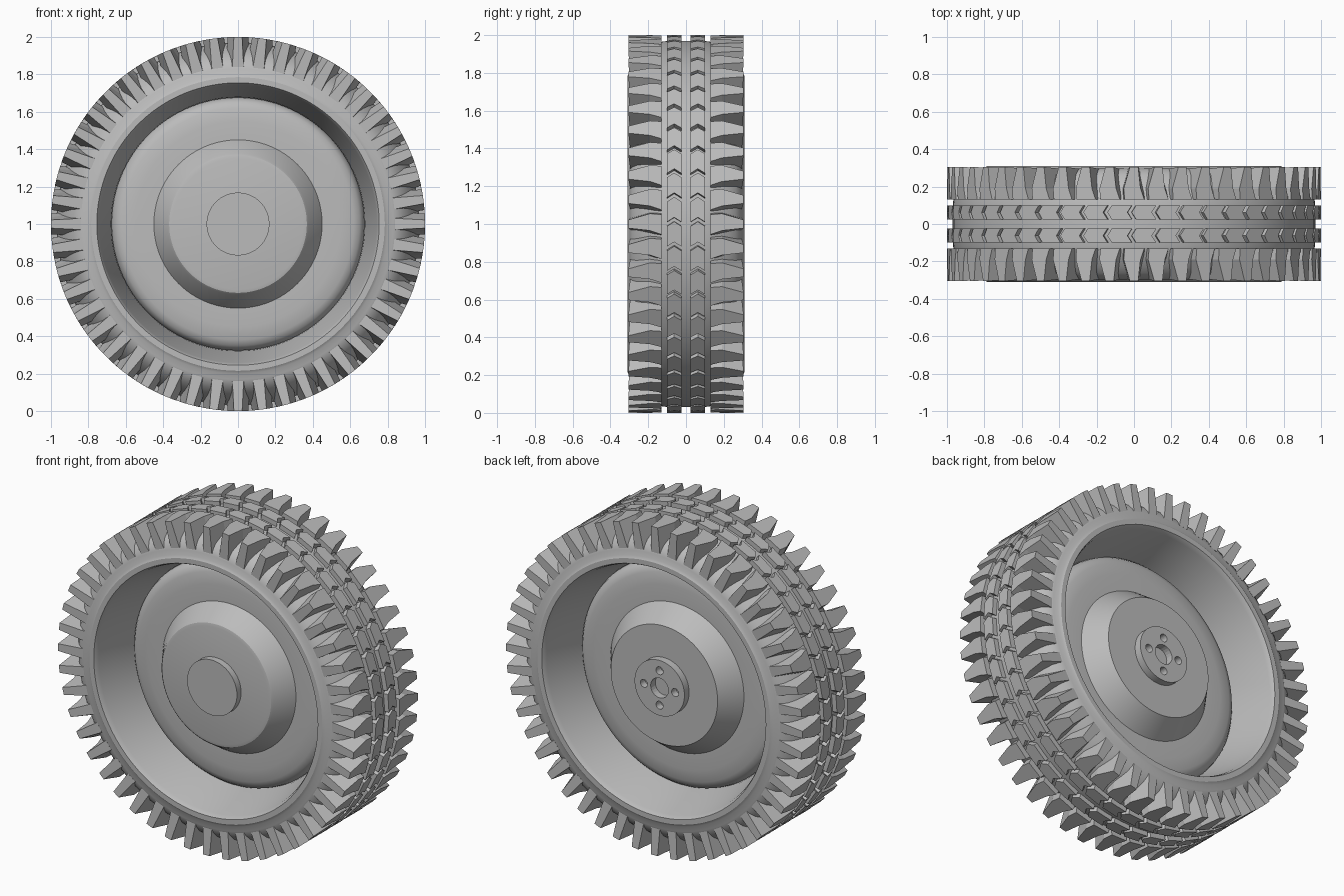
import bpy, bmesh
from math import sin, cos, pi, radians
from mathutils import Matrix, Vector

cube = bpy.data.objects.get("Cube")
if cube:
    bpy.data.objects.remove(cube, do_unlink=True)

grey = bpy.data.materials.new("plain grey")
grey.use_nodes = True
COLOUR = (0.5, 0.5, 0.5, 1)
grey.diffuse_color = COLOUR
grey.node_tree.nodes["Principled BSDF"].inputs["Base Color"].default_value = COLOUR

CENTRE = Vector((0, 0, 1))
PITCHES = 48


def finish(name, bm, smooth=None):
    """Turn a bmesh into a named object standing at the wheel centre."""
    bmesh.ops.recalc_face_normals(bm, faces=bm.faces)
    mesh = bpy.data.meshes.new(name)
    bm.to_mesh(mesh)
    bm.free()
    mesh.materials.append(grey)
    obj = bpy.data.objects.new(name, mesh)
    obj.location = CENTRE
    bpy.context.collection.objects.link(obj)
    bpy.ops.object.select_all(action="DESELECT")
    obj.select_set(True)
    bpy.context.view_layer.objects.active = obj
    if smooth:
        bpy.ops.object.shade_smooth_by_angle(angle=radians(smooth))
    return obj


def lathe(name, profile, steps=96, closed=False):
    """Spin (radius, y) points around the y axis."""
    bm = bmesh.new()
    verts = [bm.verts.new((r, y, 0)) for r, y in profile]
    pairs = list(zip(verts, verts[1:]))
    if closed:
        pairs.append((verts[-1], verts[0]))
    edges = [bm.edges.new(p) for p in pairs]
    bmesh.ops.spin(bm, geom=verts + edges, cent=(0, 0, 0), axis=(0, 1, 0),
                   angle=2 * pi, steps=steps, use_duplicate=False)
    bmesh.ops.remove_doubles(bm, verts=bm.verts, dist=0.0001)
    return finish(name, bm, 28)


def mirrored(half):
    """Complete a half profile (y > 0) with its reflection."""
    return half + [(r, -y) for r, y in reversed(half)]


def tread_ring(name, outline, side, phase=0):
    """Repeat a block; outline points are (y, arc, base_y, base_arc, base_radius)."""
    bm = bmesh.new()
    for i in range(PITCHES):
        turn = (i + phase) * 2 * pi / PITCHES
        top, base = [], []
        for y, arc, base_y, base_arc, radius in outline:
            a, b = turn + arc, turn + base_arc
            top.append(bm.verts.new((cos(a), side * y, sin(a))))
            base.append(bm.verts.new((radius * cos(b), side * base_y, radius * sin(b))))
        bm.faces.new(top)
        bm.faces.new(base)
        for j in range(len(top)):
            k = (j + 1) % len(top)
            bm.faces.new((top[j], top[k], base[k], base[j]))
    return finish(name, bm)


# Tyre carcass with rounded shoulders and a bead on each side
tyre_half = [(0.76, 0.29), (0.765, 0.31), (0.785, 0.31), (0.80, 0.30),
             (0.83, 0.297), (0.86, 0.285), (0.89, 0.262), (0.915, 0.23),
             (0.94, 0.19), (0.957, 0.15), (0.967, 0.12), (0.97, 0.05)]
lathe("tyre", mirrored(tyre_half), closed=True)

# Rim barrel: an outer lip and a conical wall leading down to the disc
for side, label in ((-1, "front"), (1, "back")):
    rim = [(0.785, 0.295), (0.785, 0.31), (0.755, 0.31), (0.75, 0.302),
           (0.742, 0.28), (0.72, 0.17), (0.68, 0.04), (0.675, 0)]
    lathe(label + "_rim", [(r, side * y) for r, y in rim])

# Wheel disc with a soft outer edge and a raised boss on both faces
disc_edge = [(0.45, 0.085), (0.55, 0.085), (0.62, 0.078), (0.65, 0.066),
             (0.668, 0.045), (0.676, 0.02)]
front = [(0, -0.21), (0.35, -0.21), (0.368, -0.206), (0.378, -0.196)]
back = [(0.36, 0.21), (0, 0.21)]
lathe("wheel_disc", front + [(r, -y) for r, y in disc_edge]
      + list(reversed(disc_edge)) + back)

# Hub cap on the front
lathe("hub_cap", [(0, -0.2), (0.168, -0.2), (0.168, -0.25), (0, -0.25)])

# Mounting hub on the back, bored for the axle and four bolts
hub = lathe("mounting_hub", [(0, 0.2), (0.168, 0.2), (0.168, 0.255), (0, 0.255)])
bm = bmesh.new()
bores = [(0, 0, 0.06)] + [(0.105 * cos(k * pi / 2), 0.105 * sin(k * pi / 2), 0.024)
                          for k in range(4)]
for x, z, radius in bores:
    place = Matrix.Translation((x, 0.26, z)) @ Matrix.Rotation(pi / 2, 4, "X")
    bmesh.ops.create_cone(bm, cap_ends=True, segments=24, radius1=radius,
                          radius2=radius, depth=0.1, matrix=place)
cutter = finish("bore_cutter", bm)
cutter.hide_render = True
cut = hub.modifiers.new("bores", "BOOLEAN")
cut.object = cutter
cut.operation = "DIFFERENCE"
bpy.context.view_layer.objects.active = hub
bpy.ops.object.modifier_apply(modifier="bores")
bpy.data.objects.remove(cutter, do_unlink=True)

# Tread: chevron blocks in the middle, tapering lugs on the shoulders
reach, bend = 0.054, 0.024
chevron = [(y, a, y, a * 1.04, 0.955) for y, a in (
    (0.025, -reach), (0.0625, bend - reach), (0.10, -reach),
    (0.10, reach), (0.0625, reach + bend), (0.025, reach))]
lug = [(0.13, -0.055, 0.13, -0.064, 0.94),
       (0.19, -0.035, 0.19, -0.055, 0.92),
       (0.305, -0.022, 0.295, -0.036, 0.84),
       (0.305, 0.022, 0.295, 0.036, 0.84),
       (0.19, 0.055, 0.19, 0.065, 0.92),
       (0.13, 0.05, 0.13, 0.062, 0.94)]
for side, label in ((-1, "front"), (1, "back")):
    tread_ring(label + "_chevron_blocks", chevron, side, 0.5)
    tread_ring(label + "_shoulder_lugs", lug, side)
